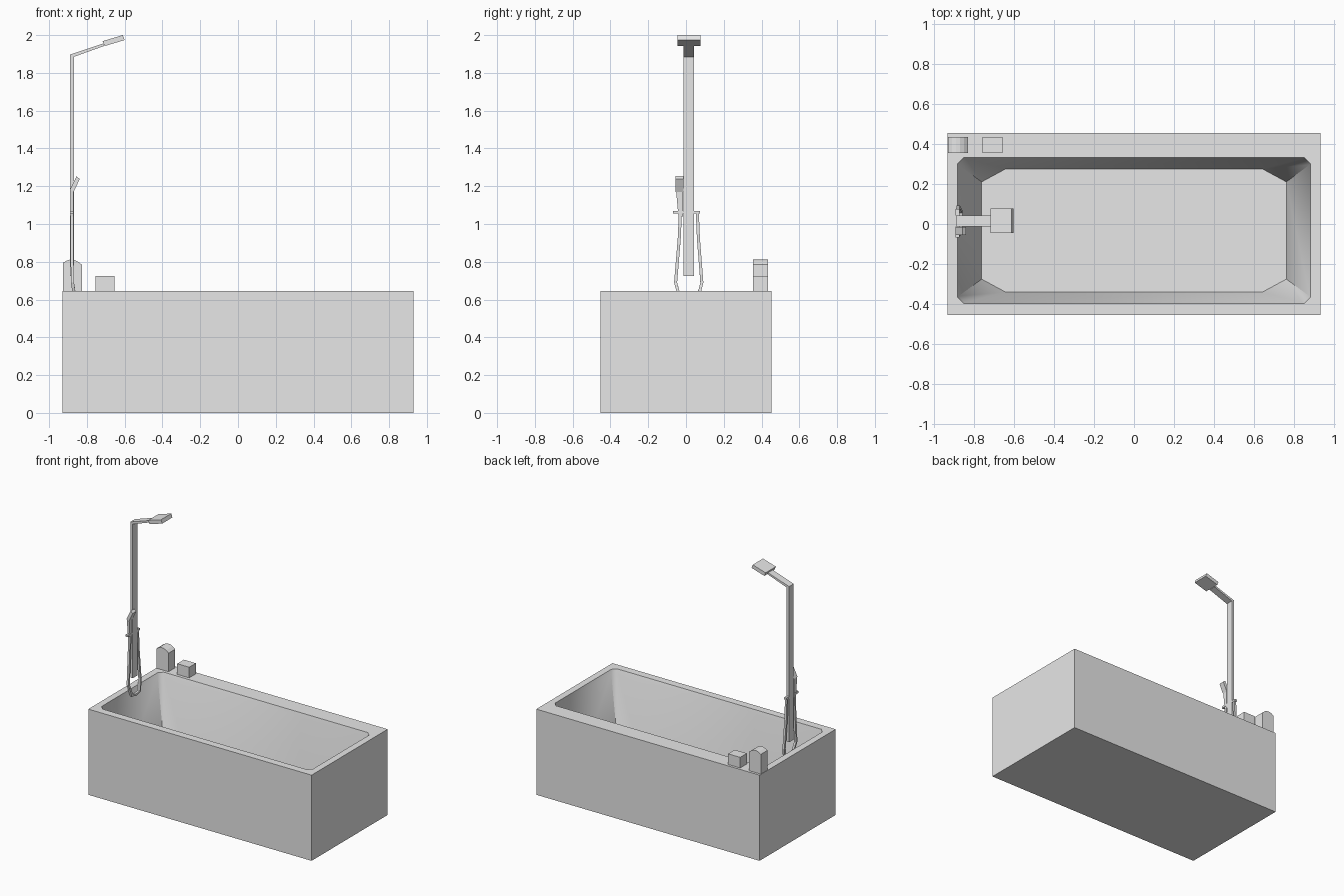
import bpy, bmesh, math
from mathutils import Vector

cube = bpy.data.objects.get("Cube")
if cube:
    bpy.data.objects.remove(cube, do_unlink=True)

# Single material
grey = bpy.data.materials.new("light_grey")
grey.use_nodes = True
grey.diffuse_color = (0.8, 0.8, 0.8, 1)
grey.node_tree.nodes["Principled BSDF"].inputs["Base Color"].default_value = (0.8, 0.8, 0.8, 1)


def finish(name, bm):
    bmesh.ops.remove_doubles(bm, verts=bm.verts, dist=0.0001)
    bmesh.ops.recalc_face_normals(bm, faces=bm.faces)
    mesh = bpy.data.meshes.new(name)
    bm.to_mesh(mesh)
    bm.free()
    mesh.materials.append(grey)
    obj = bpy.data.objects.new(name, mesh)
    bpy.context.collection.objects.link(obj)
    return obj


def loft(name, rings):
    """Join rings of equal point count with quads and cap both ends."""
    bm = bmesh.new()
    loops = [[bm.verts.new(p) for p in ring] for ring in rings]
    for a, b in zip(loops, loops[1:]):
        for i in range(len(a)):
            j = (i + 1) % len(a)
            bm.faces.new((a[i], a[j], b[j], b[i]))
    bm.faces.new(loops[0])
    bm.faces.new(loops[-1])
    return finish(name, bm)


def slab(name, profile, y0, y1):
    """Extrude an (x, z) profile across y."""
    return loft(name, [[(x, y, z) for x, z in profile] for y in (y0, y1)])


def box(name, x0, x1, y0, y1, z0, z1):
    return slab(name, [(x0, z0), (x1, z0), (x1, z1), (x0, z1)], y0, y1)


def ring(hx, y0, y1, z, cx=0.0, cy=0.0):
    """Rectangle with chamfered corners, always eight points."""
    return [(hx - cx, y0, z), (hx, y0 + cy, z), (hx, y1 - cy, z), (hx - cx, y1, z),
            (cx - hx, y1, z), (-hx, y1 - cy, z), (-hx, y0 + cy, z), (cx - hx, y0, z)]


# Tub: outer shell, rim, sloping basin and floor
RIM = 0.645
tub = loft("bathtub", [
    ring(0.93, -0.453, 0.453, 0),
    ring(0.93, -0.453, 0.453, RIM),
    ring(0.88, -0.396, 0.331, RIM, 0.03, 0.03),
    ring(0.875, -0.392, 0.327, RIM - 0.03, 0.035, 0.032),
    ring(0.76, -0.34, 0.275, 0.13, 0.12, 0.065),
])
bpy.ops.object.select_all(action='DESELECT')
tub.select_set(True)
bpy.context.view_layer.objects.active = tub
bpy.ops.object.shade_smooth_by_angle(angle=math.radians(50))

# Spout with an arched top, and the square tap beside it
left, right = -0.927, -0.827
arch = [(left + (right - left) * t, 0.812 - 0.09 * (t - 0.45) ** 2)
        for t in (1, 0.8, 0.6, 0.4, 0.2, 0)]
slab("spout", [(left, RIM), (right, RIM)] + arch, 0.355, 0.434)
box("tap", -0.755, -0.655, 0.355, 0.434, RIM, 0.725)

# Shower column, arm and head
Y0, Y1 = -0.012, 0.043
box("shower_column", -0.889, -0.869, Y0, Y1, 0.725, 1.885)
slab("shower_arm", [(-0.889, 1.885), (-0.869, 1.885), (-0.71, 1.942),
                    (-0.714, 1.955), (-0.889, 1.897)], Y0, Y1)
slab("shower_head", [(-0.706, 1.942), (-0.6, 1.974), (-0.61, 2.0), (-0.717, 1.968)],
     -0.045, 0.077)

# Brackets holding the hose ends
box("handset_bracket", -0.89, -0.87, -0.068, Y0, 1.055, 1.07)
box("hose_bracket", -0.89, -0.87, Y1, 0.075, 1.055, 1.07)

# Hand shower: tapering grip and tilted spray head
loft("handset_grip", [
    [(-0.888, -0.04, 1.04), (-0.872, -0.04, 1.04), (-0.872, -0.016, 1.04), (-0.888, -0.016, 1.04)],
    [(-0.89, -0.052, 1.18), (-0.87, -0.052, 1.172), (-0.87, -0.016, 1.172), (-0.89, -0.016, 1.18)],
])
slab("handset_head", [(-0.89, 1.18), (-0.87, 1.17), (-0.838, 1.238), (-0.855, 1.253)],
     -0.056, -0.014)

# Hose hanging in a loop: square section swept along its path
path = [Vector(p) for p in [
    (-0.88, -0.03, 1.05), (-0.88, -0.036, 0.92), (-0.876, -0.055, 0.69),
    (-0.864, -0.032, 0.605), (-0.862, 0.016, 0.595), (-0.864, 0.062, 0.605),
    (-0.876, 0.084, 0.69), (-0.88, 0.066, 0.92), (-0.88, 0.06, 1.06)]]
R = 0.008
sections = []
for i, p in enumerate(path):
    along = (path[min(i + 1, len(path) - 1)] - path[max(i - 1, 0)]).normalized()
    side = along.cross(Vector((1, 0, 0))).normalized()
    out = side.cross(along)
    sections.append([p + side * R * a + out * R * b
                     for a, b in ((-1, -1), (1, -1), (1, 1), (-1, 1))])
loft("shower_hose", sections)
